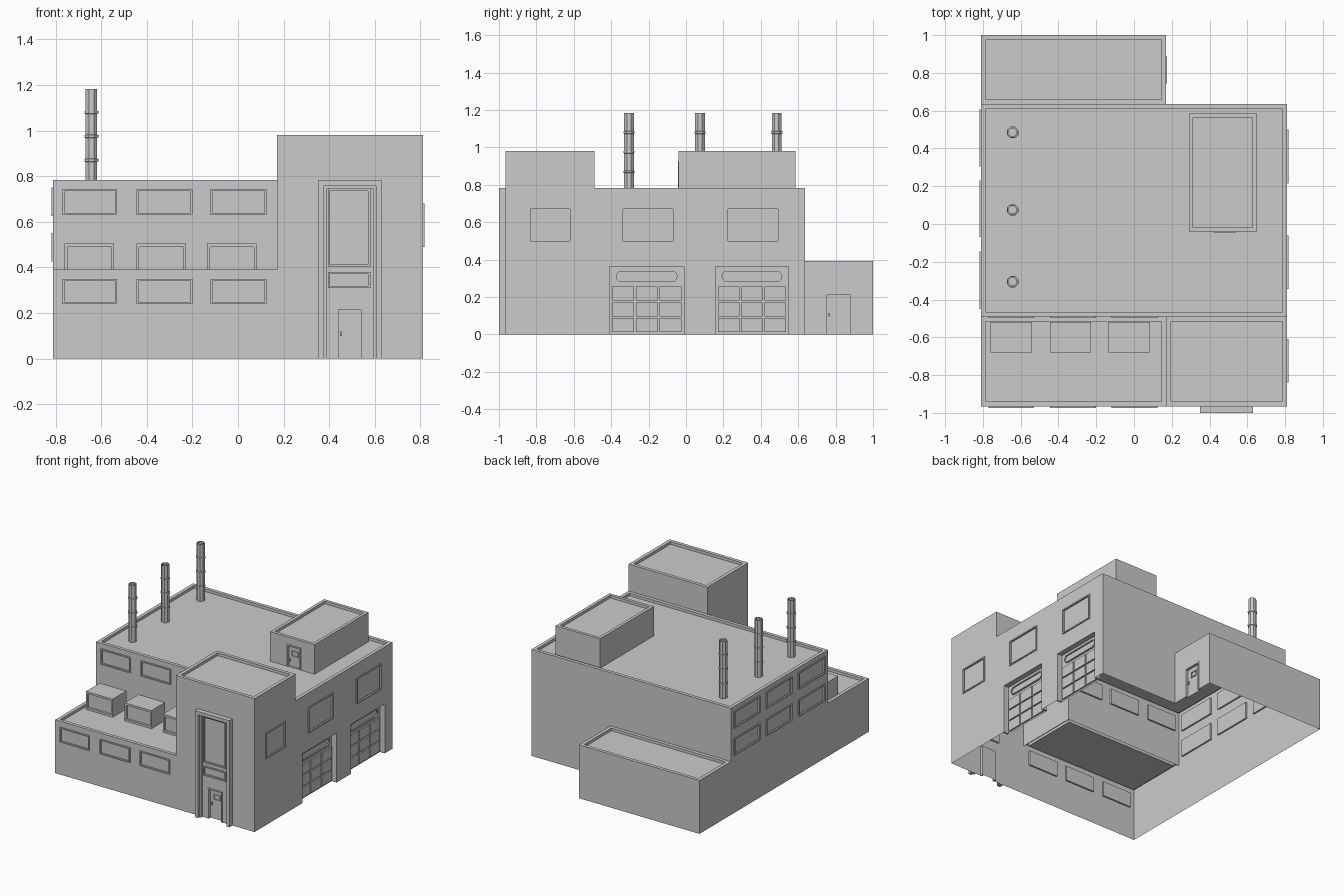
import bpy, bmesh, math
from mathutils import Vector

if "Cube" in bpy.data.objects:
    bpy.data.objects.remove(bpy.data.objects["Cube"])


def finish(bm, name, fix=False):
    bmesh.ops.remove_doubles(bm, verts=bm.verts, dist=1e-5)
    if fix:
        bmesh.ops.recalc_face_normals(bm, faces=bm.faces)
    me = bpy.data.meshes.new(name)
    bm.to_mesh(me)
    bm.free()
    ob = bpy.data.objects.new(name, me)
    bpy.context.collection.objects.link(ob)
    return ob


def face(bm, pts, normal):
    f = bm.faces.new([bm.verts.new(p) for p in pts])
    f.normal_update()
    if f.normal.dot(Vector(normal)) < 0:
        f.normal_flip()


# A plane is (axis along the wall, fixed coordinate, outward sign)
def pt(plane, u, z, d=0.0):
    axis, c, s = plane
    return (u, c + s * d, z) if axis == 'x' else (c + s * d, u, z)


def wall(bm, plane, u0, u1, z0, z1, holes=()):
    """Vertical wall with recessed rectangles (u0, u1, z0, z1, depth)."""
    n = Vector(pt(plane, 0, 0, 1)) - Vector(pt(plane, 0, 0, 0))
    us = sorted({u0, u1, *[u for h in holes for u in h[:2]]})
    zs = sorted({z0, z1, *[z for h in holes for z in h[2:4]]})

    def rect(a, b, c, e, d=0.0):
        face(bm, [pt(plane, a, c, d), pt(plane, b, c, d), pt(plane, b, e, d), pt(plane, a, e, d)], n)
    for a, b in zip(us, us[1:]):
        for c, e in zip(zs, zs[1:]):
            mu, mz = (a + b) / 2, (c + e) / 2
            if not any(h[0] < mu < h[1] and h[2] < mz < h[3] for h in holes):
                rect(a, b, c, e)
    along = Vector(pt(plane, 1, 0)) - Vector(pt(plane, 0, 0))
    for a, b, c, e, dep in holes:
        rect(a, b, c, e, -dep)
        for u, nn in ((a, along), (b, -along)):
            face(bm, [pt(plane, u, c), pt(plane, u, e), pt(plane, u, e, -dep), pt(plane, u, c, -dep)], nn)
        for z, nz in ((c, 1), (e, -1)):
            if z > 0:
                face(bm, [pt(plane, a, z), pt(plane, b, z), pt(plane, b, z, -dep), pt(plane, a, z, -dep)], (0, 0, nz))


def roof(bm, x0, x1, y0, y1, z, rim=0.025, drop=0.02):
    """Flat roof sunk behind a narrow parapet."""
    o = [(x0, y0), (x1, y0), (x1, y1), (x0, y1)]
    i = [(x0 + rim, y0 + rim), (x1 - rim, y0 + rim), (x1 - rim, y1 - rim), (x0 + rim, y1 - rim)]
    inward = [(0, 1, 0), (-1, 0, 0), (0, -1, 0), (1, 0, 0)]
    for k in range(4):
        j = (k + 1) % 4
        face(bm, [(*o[k], z), (*o[j], z), (*i[j], z), (*i[k], z)], (0, 0, 1))
        if drop:
            face(bm, [(*i[k], z), (*i[j], z), (*i[j], z - drop), (*i[k], z - drop)], inward[k])
    face(bm, [(*p, z - drop) for p in i], (0, 0, 1))


def box(bm, plane, u0, u1, z0, z1, d0, d1):
    v = [bm.verts.new(pt(plane, u, z, d)) for d in (d0, d1) for u, z in ((u0, z0), (u1, z0), (u1, z1), (u0, z1))]
    for q in ((0, 1, 2, 3), (4, 5, 6, 7), (0, 1, 5, 4), (1, 2, 6, 5), (2, 3, 7, 6), (3, 0, 4, 7)):
        bm.faces.new([v[k] for k in q])


def frame(bm, plane, u0, u1, z0, z1, w=0.009, d0=-0.004, d1=0.008, sill=True):
    box(bm, plane, u0, u0 + w, z0, z1, d0, d1)
    box(bm, plane, u1 - w, u1, z0, z1, d0, d1)
    box(bm, plane, u0 + w, u1 - w, z1 - w, z1, d0, d1)
    if sill:
        box(bm, plane, u0 + w, u1 - w, z0, z0 + w, d0, d1)


X0, XM, X1 = -0.81, 0.17, 0.81
YF, YM, YB, YE = -0.965, -0.49, 0.635, 1.0
LOW, MID, TOP = 0.392, 0.783, 0.98
FRONT, UPPER, RIGHT, LEFT = ('x', YF, -1), ('x', YM, -1), ('y', X1, 1), ('y', X0, -1)
SIDE, HUT = ('y', XM, 1), ('x', -0.04, -1)
WD = 0.012

# Window and door rectangles
cols = [(-0.77, -0.53), (-0.445, -0.2), (-0.12, 0.125)]
low_win = [(a, b, 0.24, 0.35, WD) for a, b in cols]
up_win = [(a, b, 0.63, 0.745, WD) for a, b in cols]
left_win = [(a, b, c, e, WD) for a, b in ((0.305, 0.605), (-0.07, 0.23), (-0.45, -0.145))
            for c, e in ((0.425, 0.55), (0.625, 0.75))]
right_win = [(a, b, 0.49, 0.68, WD) for a, b in ((0.215, 0.5), (-0.345, -0.06))]
tower_side = [(-0.84, -0.61, 0.49, 0.68, WD)]
garages = [(-0.42, 0.0, 0, 0.375, 0.04), (0.145, 0.56, 0, 0.375, 0.04)]
entry = [(0.395, 0.58, 0.405, 0.745, WD), (0.395, 0.58, 0.31, 0.38, WD)]
entry_door = (0.43, 0.55, 0, 0.225, 0.02)
side_door = (0.745, 0.89, 0, 0.22, 0.015)
hut_door = (0.42, 0.54, 0.765, 0.925, 0.015)

# Building shell, open underneath
bm = bmesh.new()
wall(bm, FRONT, X0, XM, 0, LOW, low_win)
wall(bm, FRONT, XM, X1, 0, TOP, entry + [entry_door])
wall(bm, RIGHT, YF, YM, 0, TOP, tower_side)
wall(bm, RIGHT, YM, YB, 0, MID, right_win + garages)
wall(bm, LEFT, YF, YM, 0, LOW)
wall(bm, LEFT, YM, YB, 0, MID, left_win)
wall(bm, LEFT, YB, YE, 0, LOW)
wall(bm, UPPER, X0, XM, LOW - 0.02, MID, up_win)
wall(bm, ('y', XM, -1), YF, YM, LOW - 0.02, TOP)
wall(bm, ('x', YM, 1), XM, X1, MID - 0.02, TOP)
wall(bm, ('x', YB, 1), X0, XM, LOW - 0.02, MID)
wall(bm, ('x', YB, 1), XM, X1, 0, MID)
wall(bm, SIDE, YB, YE, 0, LOW, [side_door])
wall(bm, ('x', YE, 1), X0, XM, 0, LOW)
roof(bm, X0, XM, YF, YM, LOW)
roof(bm, XM, X1, YF, YM, TOP)
roof(bm, X0, X1, YM, YB, MID)
roof(bm, X0, XM, YB, YE, LOW)
finish(bm, "building_shell")


def block(name, x0, x1, y0, y1, z0, z1, holes, rim, drop):
    bm = bmesh.new()
    wall(bm, ('x', y0, -1), x0, x1, z0, z1, holes)
    wall(bm, ('x', y1, 1), x0, x1, z0, z1)
    wall(bm, ('y', x0, -1), y0, y1, z0, z1)
    wall(bm, ('y', x1, 1), y0, y1, z0, z1)
    roof(bm, x0, x1, y0, y1, z1, rim, drop)
    finish(bm, name)


# Roof hut and the three roof units
block("roof_hut", 0.29, 0.65, -0.04, 0.585, MID - 0.02, TOP, [hut_door], 0.022, 0.02)
for k, x in enumerate((-0.76, -0.445, -0.135)):
    block(f"roof_unit_{k + 1}", x, x + 0.217, -0.68, -0.52, LOW - 0.02, 0.505,
          [(x + 0.012, x + 0.205, 0.387, 0.49, 0.015)], 0.01, 0)

# Window frames
bm = bmesh.new()
for plane, group in ((FRONT, low_win + entry), (UPPER, up_win), (LEFT, left_win), (RIGHT, right_win + tower_side)):
    for h in group:
        frame(bm, plane, *h[:4])
finish(bm, "window_frames", True)

# Tall entrance surround
bm = bmesh.new()
frame(bm, FRONT, 0.35, 0.63, 0, MID, 0.025, 0, 0.035, False)
frame(bm, FRONT, 0.375, 0.605, 0, 0.757, 0.012, 0, 0.018, False)
finish(bm, "entrance_surround", True)

# Small doors: frame, little window and handle
bm = bmesh.new()
for plane, (a, b, c, e, dep) in ((FRONT, entry_door), (SIDE, side_door), (HUT, hut_door)):
    frame(bm, plane, a, b, c, e, 0.01, -dep, 0.004, False)
    m = (a + b) / 2
    frame(bm, plane, m - 0.025, m + 0.03, e - 0.085, e - 0.045, 0.005, -dep, -dep + 0.006)
    box(bm, plane, a + 0.018, a + 0.026, e - 0.125, e - 0.105, -dep, -dep + 0.01)
finish(bm, "small_doors", True)

# Garage doors: raised panels with a round-ended window above
bm = bmesh.new()
for a, b, c, e, dep in garages:
    frame(bm, RIGHT, a, b, c, e, 0.012, -dep, 0.0, False)
    w = (b - a - 0.04) / 3
    for i in range(3):
        for j in range(3):
            u, z = a + 0.02 + i * w, 0.012 + j * 0.085
            box(bm, RIGHT, u + 0.005, u + w - 0.005, z, z + 0.075, -dep, -dep + 0.01)
    r, rings = 0.03, []
    for rad, d in ((r, -dep), (r, -dep + 0.01), (r - 0.007, -dep + 0.01), (r - 0.007, -dep + 0.002)):
        ring = []
        for s, cu in ((1, b - 0.075), (-1, a + 0.075)):
            for k in range(7):
                t = math.pi * (k / 6 - 0.5) + (0 if s > 0 else math.pi)
                ring.append(bm.verts.new(pt(RIGHT, cu + rad * math.cos(t), 0.31 + rad * math.sin(t), d)))
        rings.append(ring)
    for p, q in zip(rings, rings[1:]):
        for k in range(14):
            bm.faces.new((p[k], p[k - 1], q[k - 1], q[k]))
    bm.faces.new(rings[-1])
finish(bm, "garage_door_panels", True)

# Chimney pipes: turned profile with three bands and a hollow top
profile = [(0.028, 0.755)]
for z in (0.87, 0.975, 1.08):
    profile += [(0.028, z - 0.007), (0.033, z - 0.005), (0.033, z + 0.005), (0.028, z + 0.007)]
profile += [(0.028, 1.183), (0.021, 1.183), (0.021, 1.08)]
for n, y in enumerate((-0.305, 0.075, 0.485)):
    bm = bmesh.new()
    rings = [[bm.verts.new((-0.643 + r * math.cos(math.tau * (k + 0.5) / 8), y + r * math.sin(math.tau * (k + 0.5) / 8), z))
              for k in range(8)] for r, z in profile]
    for p, q in zip(rings, rings[1:]):
        for k in range(8):
            bm.faces.new((p[k - 1], p[k], q[k], q[k - 1]))
    bm.faces.new(rings[-1])
    finish(bm, f"chimney_{n + 1}")
